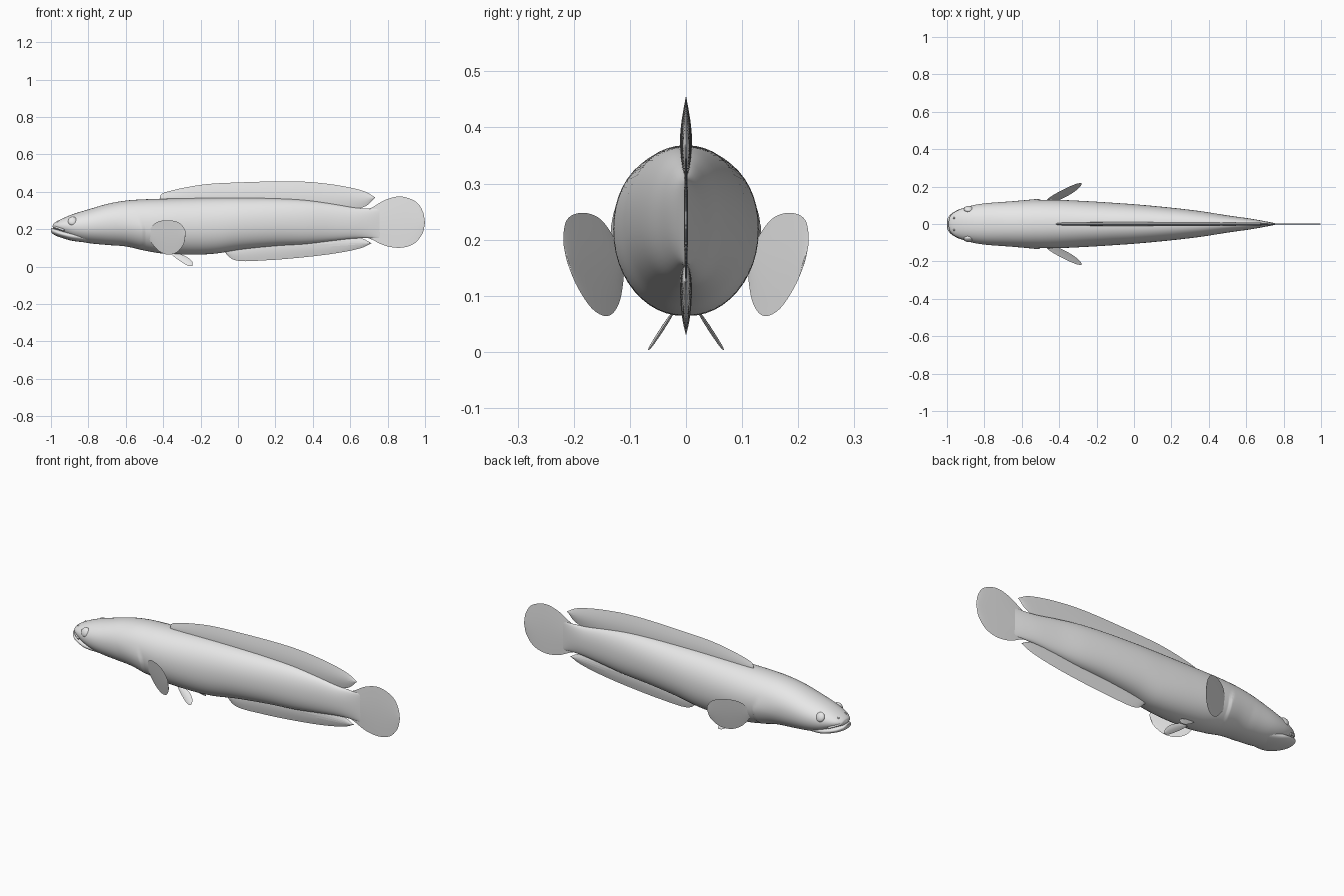
import bpy, bmesh, math
from mathutils import Vector

if "Cube" in bpy.data.objects:
    bpy.data.objects.remove(bpy.data.objects["Cube"], do_unlink=True)

skin = bpy.data.materials.new("fish grey")
skin.use_nodes = True
grey = (0.8, 0.8, 0.8, 1)
skin.diffuse_color = grey
skin.node_tree.nodes["Principled BSDF"].inputs["Base Color"].default_value = grey


def finish(ob, angle):
    ob.data.materials.append(skin)
    bpy.ops.object.select_all(action="DESELECT")
    ob.select_set(True)
    bpy.context.view_layer.objects.active = ob
    bpy.ops.object.shade_smooth_by_angle(angle=math.radians(angle))


def add_mesh(name, bm, angle):
    bmesh.ops.remove_doubles(bm, verts=bm.verts, dist=0.00005)
    bmesh.ops.recalc_face_normals(bm, faces=bm.faces)
    mesh = bpy.data.meshes.new(name)
    bm.to_mesh(mesh)
    bm.free()
    ob = bpy.data.objects.new(name, mesh)
    bpy.context.collection.objects.link(ob)
    finish(ob, angle)
    return ob


def smooth_path(points, count):
    """Resample a row of points with a Catmull-Rom spline."""
    pts = [Vector(p) for p in points]
    pts = [2 * pts[0] - pts[1]] + pts + [2 * pts[-1] - pts[-2]]
    spans = len(pts) - 3
    out = []
    for k in range(count + 1):
        i = min(int(k * spans / count), spans - 1)
        t = k * spans / count - i
        a, b, c, d = pts[i:i + 4]
        out.append(0.5 * (2 * b + (c - a) * t + (2 * a - 5 * b + 4 * c - d) * t * t
                          + (3 * b - a - 3 * c + d) * t ** 3))
    return out


def bridge(bm, rows, closed):
    for r, s in zip(rows, rows[1:]):
        n = len(r)
        for j in range(n if closed else n - 1):
            k = (j + 1) % n
            bm.faces.new((r[j], r[k], s[k], s[j]))


def gill_swell(x, z, side):
    """Raised gill cover that ends in a curved step."""
    edge = -0.50 - 3.5 * (z - 0.17) ** 2
    if x > edge or z > 0.27:
        return 0
    return 0.007 * max(0, 1 - (edge - x) / 0.15) * side * min(1, (0.27 - z) / 0.06)


def loft(name, stations, count, gills=False, sides=48):
    """Stations are (x, bottom, top, half width)."""
    bm = bmesh.new()
    rows = []
    for x, low, high, w in smooth_path(stations, count):
        row = []
        for j in range(sides):
            a = 2 * math.pi * j / sides
            c, s = math.cos(a), math.sin(a)
            y = w * math.copysign(abs(c) ** 0.92, c)
            z = (low + high) / 2 + (high - low) / 2 * math.copysign(abs(s) ** 0.95, s)
            if gills:
                y += gill_swell(x, z, c)
            row.append(bm.verts.new((x, y, z)))
        rows.append(row)
    bridge(bm, rows, True)
    bm.faces.new(rows[0])
    bm.faces.new(rows[-1])
    return add_mesh(name, bm, 40)


def fin(name, upper, lower, thick, place=lambda x, z, d: (x, d, z), n=48, m=8):
    """Thin lens-shaped fin between two edges that share their end points."""
    bm = bmesh.new()
    a, b = smooth_path(upper, n), smooth_path(lower, n)
    for side in (-1, 1):
        rows = []
        for i in range(n + 1):
            swell = max(0, math.sin(math.pi * i / n)) ** 0.5
            row = []
            for j in range(m + 1):
                p = a[i].lerp(b[i], j / m)
                d = side * thick * swell * math.sin(math.pi * j / m)
                row.append(bm.verts.new(place(p.x, p.y, d)))
            rows.append(row)
        bridge(bm, rows, False)
    bmesh.ops.dissolve_degenerate(bm, edges=bm.edges, dist=0.00001)
    return add_mesh(name, bm, 6)


def ball(name, loc, scale):
    bpy.ops.mesh.primitive_uv_sphere_add(segments=24, ring_count=12, radius=1, location=loc)
    ob = bpy.context.object
    ob.name = name
    ob.scale = scale
    finish(ob, 60)
    return ob


# Body from snout to tail root
loft("body", [
    (-0.990, 0.208, 0.222, 0.018), (-0.984, 0.200, 0.232, 0.038),
    (-0.96, 0.188, 0.247, 0.063), (-0.92, 0.165, 0.266, 0.083),
    (-0.87, 0.142, 0.285, 0.098), (-0.80, 0.126, 0.306, 0.110),
    (-0.70, 0.116, 0.335, 0.118), (-0.60, 0.108, 0.353, 0.124),
    (-0.50, 0.086, 0.360, 0.129), (-0.40, 0.070, 0.363, 0.129),
    (-0.25, 0.064, 0.366, 0.122), (-0.12, 0.070, 0.368, 0.114),
    (0.02, 0.092, 0.368, 0.104), (0.20, 0.110, 0.365, 0.087),
    (0.36, 0.120, 0.356, 0.068), (0.50, 0.136, 0.337, 0.046),
    (0.62, 0.150, 0.316, 0.029), (0.70, 0.153, 0.310, 0.015),
    (0.76, 0.150, 0.308, 0.003)], 200, gills=True)

# Lower jaw, slightly longer than the snout
loft("lower_jaw", [
    (-1.0, 0.188, 0.203, 0.018), (-0.994, 0.178, 0.206, 0.036),
    (-0.97, 0.164, 0.202, 0.060), (-0.93, 0.150, 0.194, 0.077),
    (-0.88, 0.137, 0.187, 0.083), (-0.80, 0.128, 0.178, 0.070)], 40)

# Upper lip
curve = bpy.data.curves.new("upper_lip", "CURVE")
curve.dimensions = "3D"
curve.bevel_depth = 0.006
curve.bevel_resolution = 3
curve.use_fill_caps = True
half = [(-0.93, 0.074, 0.194), (-0.955, 0.062, 0.204), (-0.977, 0.042, 0.212)]
path = smooth_path(half + [(-0.986, 0, 0.216)] + [(x, -y, z) for x, y, z in half[::-1]], 36)
spline = curve.splines.new("POLY")
spline.points.add(len(path) - 1)
for point, p in zip(spline.points, path):
    point.co = (*p, 1)
curve.materials.append(skin)
bpy.context.collection.objects.link(bpy.data.objects.new("upper_lip", curve))

# Long back fin and belly fin, both sunk into the body
fin("dorsal_fin",
    [(-0.42, 0.362), (-0.39, 0.397), (-0.20, 0.437), (0.0, 0.450), (0.30, 0.456),
     (0.50, 0.440), (0.66, 0.408), (0.735, 0.370)],
    [(-0.42, 0.362), (-0.36, 0.325), (-0.20, 0.295), (0.0, 0.290), (0.30, 0.285),
     (0.52, 0.290), (0.67, 0.318), (0.735, 0.370)], 0.011)
fin("anal_fin",
    [(-0.08, 0.085), (-0.03, 0.125), (0.15, 0.165), (0.35, 0.180), (0.52, 0.175),
     (0.65, 0.155), (0.715, 0.125)],
    [(-0.08, 0.085), (-0.01, 0.033), (0.15, 0.034), (0.35, 0.050), (0.52, 0.071),
     (0.65, 0.097), (0.715, 0.125)], 0.011)

# Round tail fin
fin("tail_fin",
    [(0.66, 0.23), (0.68, 0.295), (0.72, 0.318), (0.79, 0.358), (0.87, 0.375),
     (0.95, 0.348), (0.988, 0.295), (1.0, 0.235)],
    [(0.66, 0.23), (0.68, 0.165), (0.72, 0.143), (0.79, 0.111), (0.87, 0.101),
     (0.94, 0.122), (0.985, 0.175), (1.0, 0.235)], 0.004)

# Paired parts on both sides
for side, label in ((1, "back"), (-1, "front")):
    fin("pectoral_fin_" + label,
        [(-0.48, 0.165), (-0.47, 0.200), (-0.435, 0.237), (-0.375, 0.248),
         (-0.315, 0.235), (-0.283, 0.195), (-0.282, 0.160)],
        [(-0.48, 0.165), (-0.465, 0.130), (-0.425, 0.085), (-0.375, 0.064),
         (-0.325, 0.078), (-0.290, 0.122), (-0.282, 0.160)], 0.003,
        lambda x, z, d: (x, side * (0.165 + 0.5 * (x + 0.37) + 0.25 * (z - 0.155) + d), z))
    fin("pelvic_fin_" + label,
        [(-0.37, 0.078), (-0.32, 0.070), (-0.275, 0.053), (-0.245, 0.027), (-0.243, 0.003)],
        [(-0.37, 0.078), (-0.34, 0.052), (-0.31, 0.030), (-0.27, 0.006), (-0.243, 0.003)],
        0.004,
        lambda x, z, d: (x, side * (0.030 + 0.65 * (0.06 - z) + d), z))
    eye = ball("eye_" + label, (-0.885, side * 0.080, 0.244), (0.025, 0.014, 0.025))
    eye.rotation_euler.x = side * 0.45
    ball("nostril_" + label, (-0.962, side * 0.032, 0.240), (0.006, 0.005, 0.007))
